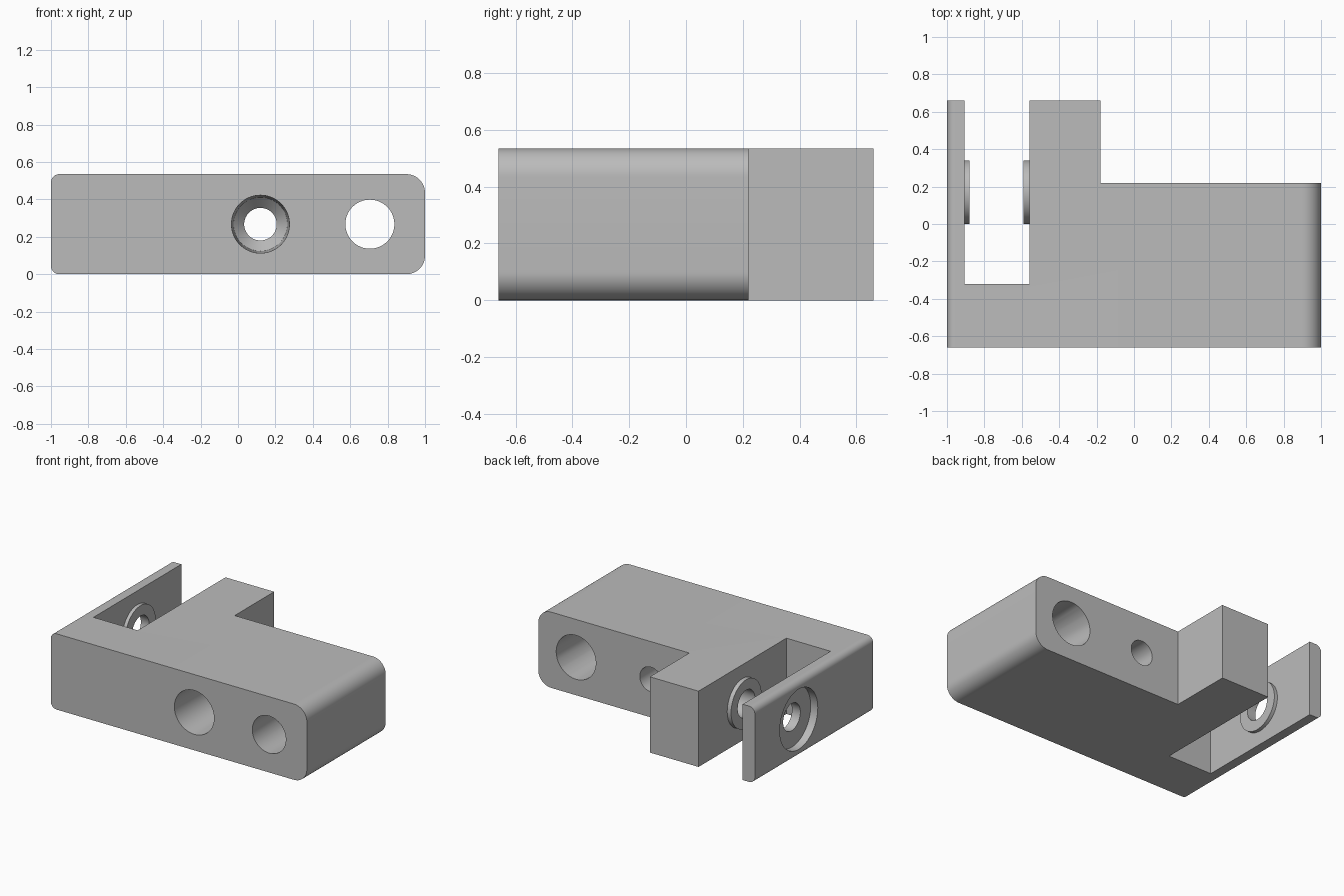
import bpy, bmesh, math
from mathutils import Matrix, Vector

if "Cube" in bpy.data.objects:
    bpy.data.objects.remove(bpy.data.objects["Cube"], do_unlink=True)

L, W, H = 2.0, 1.32, 0.535
MID = H / 2

grey = bpy.data.materials.new("plain grey")
grey.use_nodes = True
grey.diffuse_color = (0.5, 0.5, 0.5, 1)
grey.node_tree.nodes["Principled BSDF"].inputs["Base Color"].default_value = (0.5, 0.5, 0.5, 1)


def make_object(name, bm):
    bmesh.ops.recalc_face_normals(bm, faces=bm.faces)
    mesh = bpy.data.meshes.new(name)
    bm.to_mesh(mesh)
    bm.free()
    mesh.materials.append(grey)
    obj = bpy.data.objects.new(name, mesh)
    bpy.context.collection.objects.link(obj)
    return obj


def rounded_bar():
    """Rectangle in x-z with a rounding at each corner, extruded along y."""
    bm = bmesh.new()
    corners = [(1, 1, 0.1, 0), (-1, 1, 0.045, 90), (-1, -1, 0.045, 180), (1, -1, 0.1, 270)]
    verts = []
    for sx, sz, r, start in corners:
        for i in range(13):
            a = math.radians(start + 90 * i / 12)
            x = sx * (L / 2 - r) + r * math.cos(a)
            z = MID + sz * (MID - r) + r * math.sin(a)
            verts.append(bm.verts.new((x, -W / 2, z)))
    face = bm.faces.new(verts)
    ext = bmesh.ops.extrude_face_region(bm, geom=[face])["geom"]
    bmesh.ops.translate(bm, vec=(0, W, 0), verts=[g for g in ext if isinstance(g, bmesh.types.BMVert)])
    return make_object("bracket_body", bm)


def box(name, x0, x1, y0, y1):
    bm = bmesh.new()
    bmesh.ops.create_cube(bm, size=1)
    bmesh.ops.scale(bm, vec=(x1 - x0, y1 - y0, 2), verts=bm.verts)
    bmesh.ops.translate(bm, vec=((x0 + x1) / 2, (y0 + y1) / 2, MID), verts=bm.verts)
    return make_object(name, bm)


def turned(name, axis, centre, stations, n=64):
    """Solid of circles along an axis; stations are (position, radius)."""
    bm = bmesh.new()
    along = Vector(axis)
    side = Vector((along.y, along.x, 0))
    up = Vector((0, 0, 1))
    rings = []
    for pos, r in stations:
        ring = []
        for i in range(n):
            a = math.tau * i / n
            ring.append(bm.verts.new(Vector(centre) + along * pos
                                     + r * (side * math.cos(a) + up * math.sin(a))))
        rings.append(ring)
    for a, b in zip(rings, rings[1:]):
        for i in range(n):
            j = (i + 1) % n
            bm.faces.new((a[i], a[j], b[j], b[i]))
    bm.faces.new(rings[0])
    bm.faces.new(rings[-1])
    return make_object(name, bm)


def combine(body, tool, operation):
    mod = body.modifiers.new(tool.name, "BOOLEAN")
    mod.operation = operation
    mod.solver = "EXACT"
    mod.object = tool
    bpy.context.view_layer.objects.active = body
    bpy.ops.object.modifier_apply(modifier=mod.name)
    bpy.data.objects.remove(tool, do_unlink=True)


body = rounded_bar()

# Open slot beside the thin plate, and the step at the rear
combine(body, box("slot", -0.905, -0.56, -0.32, 1), "DIFFERENCE")
combine(body, box("rear_step", -0.18, 1.2, 0.22, 1), "DIFFERENCE")

# Raised round bosses facing each other across the slot
pivot = (0, 0.17, MID)
X, Y = (1, 0, 0), (0, 1, 0)
for name, x0, x1 in (("plate_boss", -0.92, -0.88), ("block_boss", -0.59, -0.54)):
    combine(body, turned(name, X, pivot, [(x0, 0.17), (x1, 0.17)]), "UNION")

# Pivot bore, blind in the block, with a recess in the plate's outer side
combine(body, turned("pivot_bore", X, pivot, [(-1.1, 0.096), (-0.28, 0.096)]), "DIFFERENCE")
combine(body, turned("plate_recess", X, pivot, [(-1.1, 0.212), (-0.945, 0.212)]), "DIFFERENCE")

# Stepped screw hole and tapered through hole
combine(body, turned("screw_hole", Y, (0.12, 0, MID),
                     [(-0.7, 0.156), (-0.66, 0.155), (-0.26, 0.144), (-0.2, 0.087), (0.4, 0.087)]),
        "DIFFERENCE")
combine(body, turned("tapered_hole", Y, (0.705, 0, MID),
                     [(-0.7, 0.13), (-0.66, 0.131), (0.22, 0.155), (0.3, 0.157)]), "DIFFERENCE")

bpy.ops.object.select_all(action="DESELECT")
body.select_set(True)
bpy.context.view_layer.objects.active = body
bpy.ops.object.shade_smooth_by_angle(angle=math.radians(25))
